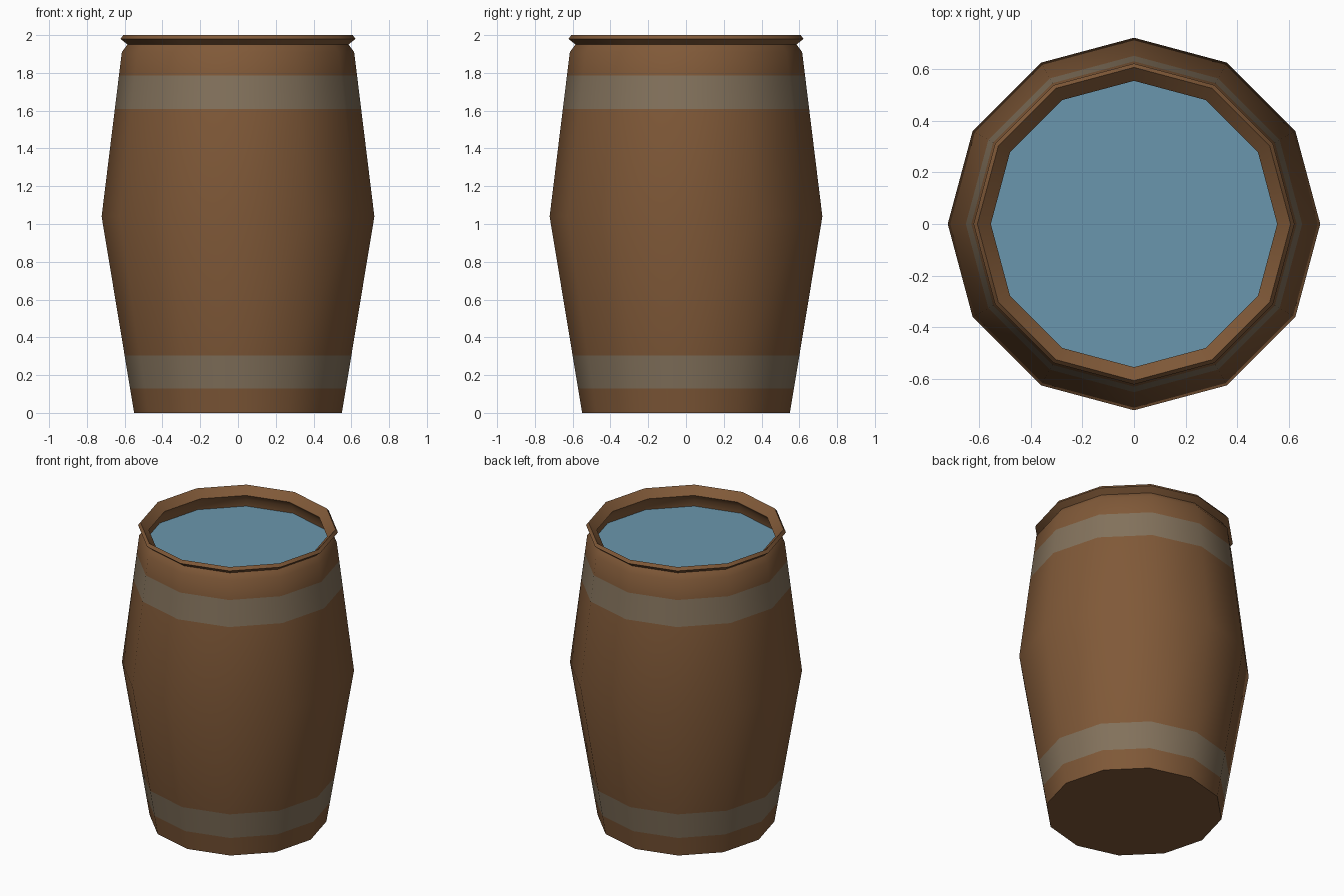
import bpy, bmesh, math

if "Cube" in bpy.data.objects:
    bpy.data.objects.remove(bpy.data.objects["Cube"])

SIDES = 12


def material(name, rgb):
    # sRGB 0-255 to linear
    lin = [((c / 255 + 0.055) / 1.055) ** 2.4 for c in rgb]
    m = bpy.data.materials.new(name)
    m.diffuse_color = (*lin, 1)
    m.use_nodes = True
    m.node_tree.nodes["Principled BSDF"].inputs["Base Color"].default_value = m.diffuse_color
    return m


wood = material("brown wood", (128, 89, 56))
metal = material("grey brown band", (131, 114, 92))
blue = material("water blue", (106, 150, 173))


def ring(bm, r, z):
    return [bm.verts.new((r * math.cos(2 * math.pi * i / SIDES),
                          r * math.sin(2 * math.pi * i / SIDES), z)) for i in range(SIDES)]


def finish(bm, name, mats):
    me = bpy.data.meshes.new(name)
    bm.to_mesh(me)
    bm.free()
    ob = bpy.data.objects.new(name, me)
    bpy.context.collection.objects.link(ob)
    for m in mats:
        me.materials.append(m)
    return ob


def wall(z):
    # outer radius of the bulging staves
    if z < 1.04:
        return 0.55 + 0.172 * z / 1.04
    return 0.722 - 0.107 * (z - 1.04) / 0.87


# Barrel: staves, pinched neck, flared rim and inner wall down to the water
profile = [(wall(z), z) for z in (0, 0.13, 0.305, 1.04, 1.61, 1.785, 1.91)]
profile += [(0.585, 1.95), (0.622, 1.98), (0.607, 2.0),
            (0.555, 1.95), (0.585, 1.91), (0.592, 1.86)]
bands = (1, 4)  # profile segments painted as hoops
bm = bmesh.new()
rings = [ring(bm, r, z) for r, z in profile]
bm.faces.new(rings[0][::-1])
for k in range(len(rings) - 1):
    a, b = rings[k], rings[k + 1]
    for i in range(SIDES):
        j = (i + 1) % SIDES
        f = bm.faces.new((a[i], a[j], b[j], b[i]))
        f.material_index = 1 if k in bands else 0
barrel = finish(bm, "barrel", [wood, metal])
bpy.context.view_layer.objects.active = barrel
barrel.select_set(True)
bpy.ops.object.shade_smooth_by_angle(angle=math.radians(40))

# Water surface
bm = bmesh.new()
bm.faces.new(ring(bm, 0.592, 1.86))
finish(bm, "water", [blue])
